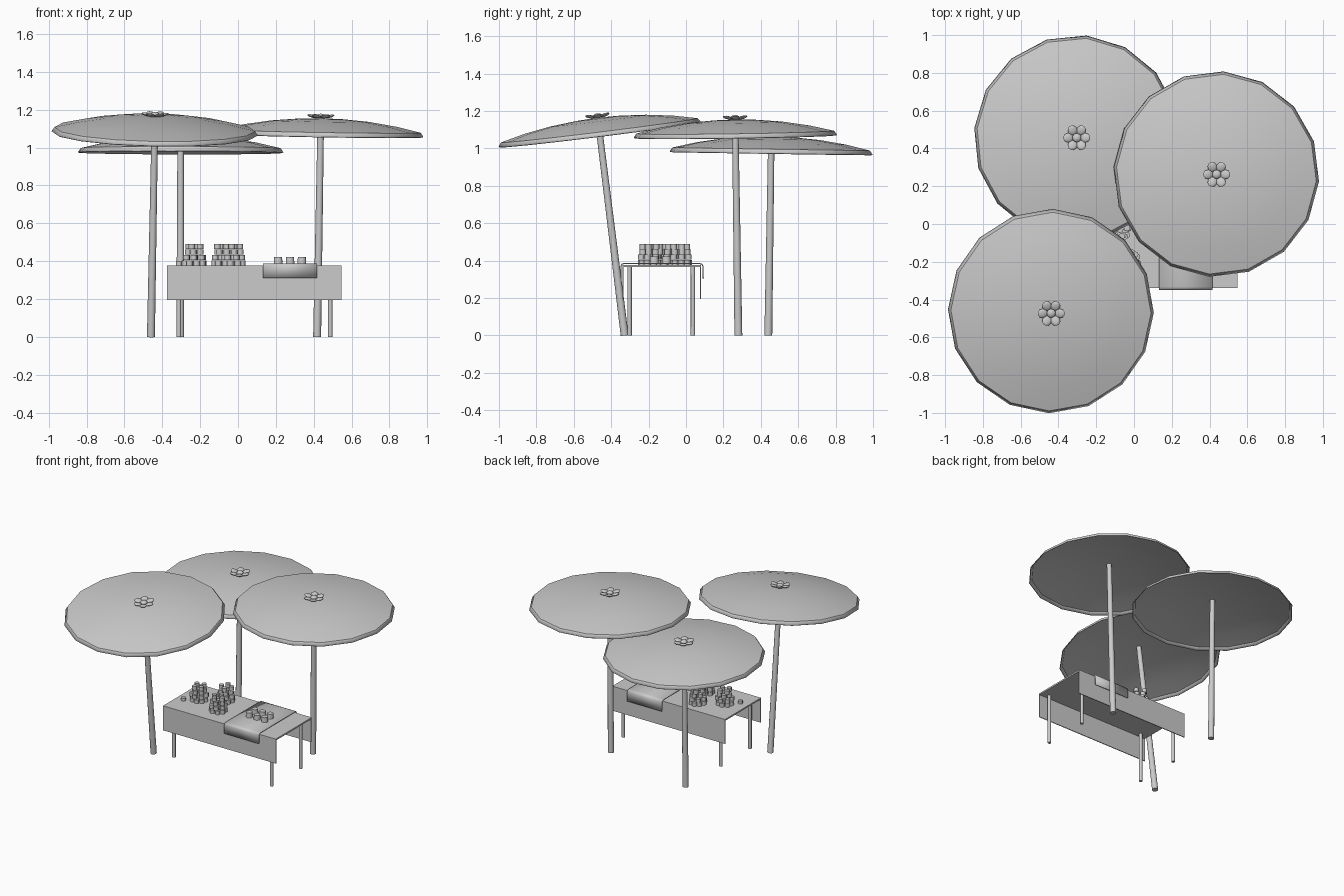
import bpy, bmesh, math, random
from mathutils import Vector, Matrix

if "Cube" in bpy.data.objects:
    bpy.data.objects.remove(bpy.data.objects["Cube"])

random.seed(4)


def finish(name, bm, smooth=None):
    bmesh.ops.recalc_face_normals(bm, faces=bm.faces)
    me = bpy.data.meshes.new(name)
    bm.to_mesh(me)
    bm.free()
    ob = bpy.data.objects.new(name, me)
    bpy.context.collection.objects.link(ob)
    if smooth:
        bpy.ops.object.select_all(action='DESELECT')
        ob.select_set(True)
        bpy.context.view_layer.objects.active = ob
        bpy.ops.object.shade_smooth_by_angle(angle=math.radians(smooth))
    return ob


def add_box(bm, lo, hi):
    lo, hi = Vector(lo), Vector(hi)
    m = Matrix.Translation((lo + hi) / 2) @ Matrix.Diagonal((*(hi - lo), 1))
    bmesh.ops.create_cube(bm, size=1, matrix=m)


def add_cyl(bm, base, r1, r2, h, sides, rot=Matrix.Identity(4)):
    m = Matrix.Translation(base) @ rot @ Matrix.Translation((0, 0, h / 2))
    bmesh.ops.create_cone(bm, cap_ends=True, segments=sides,
                          radius1=r1, radius2=r2, depth=h, matrix=m)


# Domed canopy profile: (radius, height above rim), rim to apex
DOME = [(0.545, 0.0), (0.53, 0.022), (0.40, 0.052), (0.26, 0.074), (0.12, 0.086)]
SIDES = 16


def umbrella(label, foot, rim, spin):
    foot, rim = Vector(foot), Vector(rim)
    axis = rim - foot
    rot = axis.to_track_quat('Z', 'Y').to_matrix().to_4x4()
    # undo the roll so that spin is measured from +x
    rot = Vector((0, 0, 1)).rotation_difference(axis).to_matrix().to_4x4()
    place = Matrix.Translation(rim) @ rot

    # canopy: thin faceted dome
    bm = bmesh.new()
    rings = []
    for r, z in DOME:
        rings.append([bm.verts.new((r * math.cos(a), r * math.sin(a), z)) for a in
                      (math.radians(spin) + math.tau * i / SIDES for i in range(SIDES))])
    apex = bm.verts.new((0, 0, 0.09))
    for i in range(SIDES):
        j = (i + 1) % SIDES
        for a, b in zip(rings, rings[1:]):
            bm.faces.new((a[i], a[j], b[j], b[i]))
        bm.faces.new((rings[-1][i], rings[-1][j], apex))
    bm.transform(place)
    canopy = finish(label + "_canopy", bm, 30)
    if canopy.data.polygons[-1].normal.z < 0:
        canopy.data.flip_normals()
    sol = canopy.modifiers.new("thickness", 'SOLIDIFY')
    sol.thickness, sol.offset = 0.006, -1

    # pole
    bm = bmesh.new()
    add_cyl(bm, foot, 0.021, 0.017, axis.length + 0.085, 12, rot)
    finish(label + "_pole", bm, 40)

    # rosette of petals on the apex
    bm = bmesh.new()
    for k in range(6):
        m = (place @ Matrix.Translation((0, 0, 0.1)) @ Matrix.Rotation(math.tau * k / 6, 4, 'Z')
             @ Matrix.Translation((0.045, 0, 0)) @ Matrix.Rotation(-0.25, 4, 'Y')
             @ Matrix.Diagonal((0.028, 0.025, 0.008, 1)))
        bmesh.ops.create_uvsphere(bm, u_segments=10, v_segments=6, radius=1, matrix=m)
    m = place @ Matrix.Translation((0, 0, 0.1)) @ Matrix.Diagonal((0.024, 0.024, 0.014, 1))
    bmesh.ops.create_uvsphere(bm, u_segments=10, v_segments=6, radius=1, matrix=m)
    finish(label + "_rosette", bm, 60)


umbrella("front_umbrella", (-0.46, -0.328, 0), (-0.44, -0.461, 1.075), -1)
umbrella("right_umbrella", (0.418, 0.28, 0), (0.436, 0.264, 1.065), -4)
umbrella("back_umbrella", (-0.305, 0.44, 0), (-0.303, 0.455, 0.975), -5.5)

# Table top with hanging front and back cloths
bm = bmesh.new()
add_box(bm, (-0.375, -0.335, 0.365), (0.547, 0.078, 0.376))
add_box(bm, (-0.375, -0.34, 0.195), (0.547, -0.334, 0.376))
add_box(bm, (-0.375, 0.074, 0.195), (0.547, 0.08, 0.376))
finish("table_cloth", bm)

# Four legs
bm = bmesh.new()
for x in (-0.312, 0.487):
    for y in (-0.302, 0.037):
        add_cyl(bm, (x, y, 0), 0.012, 0.012, 0.366, 8)
finish("table_legs", bm, 50)

# Runner draped across the table
bm = bmesh.new()
path = [(-0.347, 0.31), (-0.347, 0.372), (-0.343, 0.381), (-0.332, 0.385),
        (0.072, 0.385), (0.085, 0.381), (0.091, 0.37), (0.092, 0.305)]
cols = [[bm.verts.new((x, y, z)) for y, z in path] for x in (0.132, 0.416)]
for i in range(len(path) - 1):
    bm.faces.new((cols[0][i], cols[1][i], cols[1][i + 1], cols[0][i + 1]))
runner = finish("table_runner", bm, 50)
sol = runner.modifiers.new("thickness", 'SOLIDIFY')
sol.thickness, sol.offset = 0.006, 0


def pile(name, cx, cy, spin):
    # loosely stacked jars, four layers with fewer towards the top
    bm = bmesh.new()
    for layer, count in enumerate((9, 7, 6, 4)):
        for k in range(count):
            ring = 0.046 if count > 6 else 0.036
            r = 0 if (k == 0 and count > 4) else ring
            a = spin + layer * 0.3 + math.tau * k / (count - 1 if count > 4 else count)
            add_cyl(bm, (cx + r * math.cos(a) + random.uniform(-.003, .003),
                         cy + r * math.sin(a), 0.376 + layer * 0.029),
                    0.017, 0.017, 0.027, 8)
    finish(name, bm, 50)


pile("left_jar_pile", -0.23, -0.125, 0.2)
pile("front_jar_pile", -0.025, -0.195, 0.5)
pile("back_jar_pile", -0.075, -0.03, 0.9)

# Single jar left of the piles
bm = bmesh.new()
add_cyl(bm, (-0.312, -0.19, 0.376), 0.016, 0.016, 0.022, 8)
finish("loose_jar", bm, 50)

# Larger pots on the runner
bm = bmesh.new()
for x in (0.212, 0.275, 0.337):
    for y in (-0.17, -0.105):
        add_cyl(bm, (x, y, 0.387), 0.024, 0.022, 0.036, 10)
finish("runner_pots", bm, 50)
